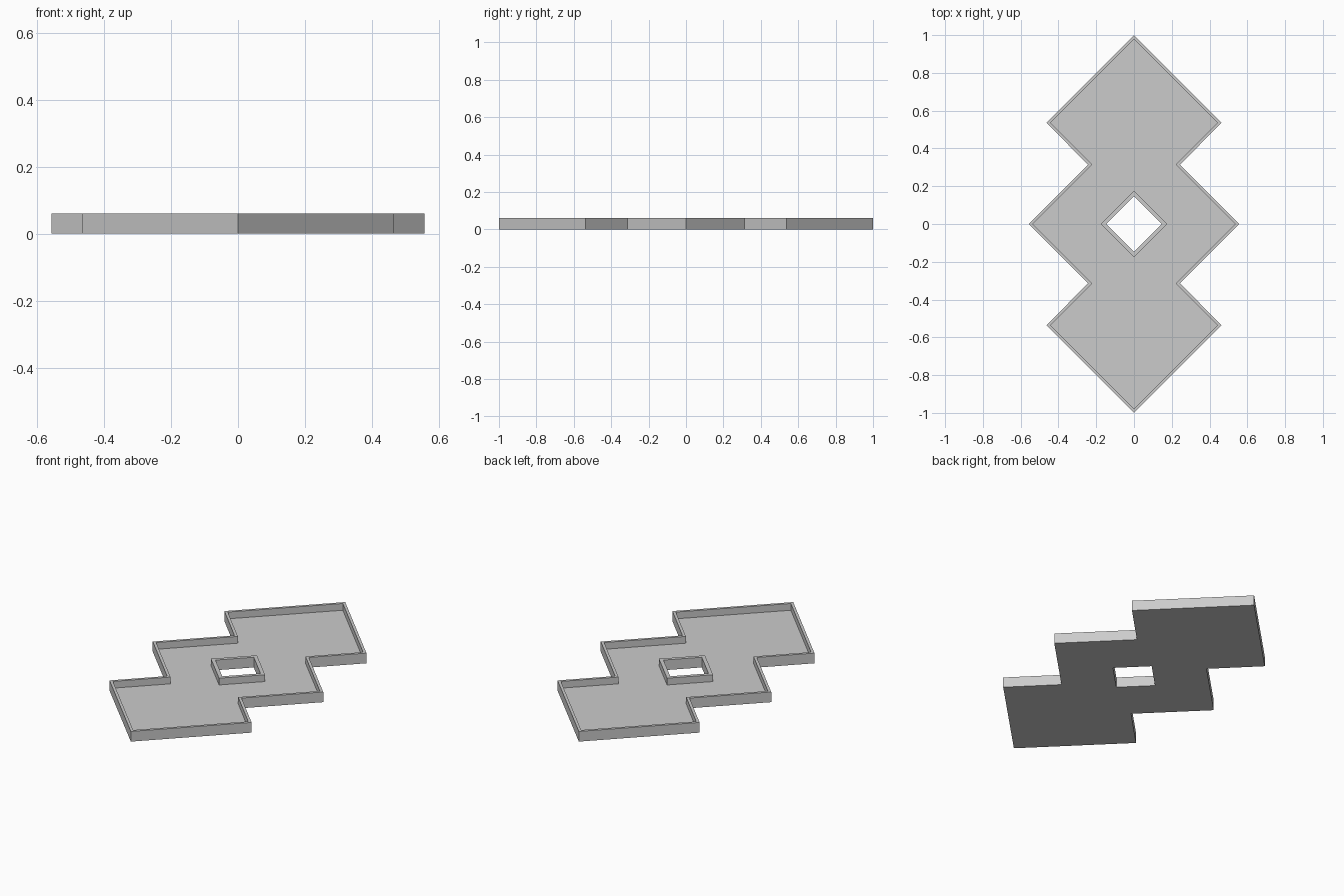
import bpy, bmesh

default = bpy.data.objects.get("Cube")
if default:
    bpy.data.objects.remove(default)

HEIGHT, FLOOR = 0.06, 0.02
RIM = 0.022          # rim width measured along an axis


def outline(d=0.0):
    """Three merged diamonds, inset by d, counter-clockwise."""
    right = [(0.464 - d, -0.536), (0.243 - d, -0.314), (0.557 - d, 0),
             (0.243 - d, 0.314), (0.464 - d, 0.536)]
    left = [(-x, -y) for x, y in right]
    return [(0, d - 1)] + right + [(0, 1 - d)] + left


def diamond(r):
    return [(0, -r), (r, 0), (0, r), (-r, 0)]


bm = bmesh.new()


def ring(points, z):
    return [bm.verts.new((x, y, z)) for x, y in points]


def skin(rings):
    """Join successive rings with quads."""
    for a, b in zip(rings, rings[1:]):
        n = len(a)
        for i in range(n):
            j = (i + 1) % n
            bm.faces.new((a[i], a[j], b[j], b[i]))


def fill(outer, inner):
    """Flat sheet between an outline and the opening."""
    edges = []
    for loop in (outer, inner):
        for a, b in zip(loop, loop[1:] + loop[:1]):
            edges.append(bm.edges.get((a, b)))
    bmesh.ops.triangle_fill(bm, edges=edges, use_beauty=True)


# outer wall and raised rim
wall = [ring(outline(), 0), ring(outline(), HEIGHT),
        ring(outline(RIM), HEIGHT), ring(outline(RIM), FLOOR)]
skin(wall)

# wall around the central opening
hole = [ring(diamond(0.147), 0), ring(diamond(0.147), HEIGHT),
        ring(diamond(0.177), HEIGHT), ring(diamond(0.177), FLOOR)]
skin(hole)

# underside and tray floor
fill(wall[0], hole[0])
fill(wall[3], hole[3])
bmesh.ops.recalc_face_normals(bm, faces=bm.faces[:])

mesh = bpy.data.meshes.new("diamond_tray")
bm.to_mesh(mesh)
bm.free()
tray = bpy.data.objects.new("diamond_tray", mesh)
bpy.context.collection.objects.link(tray)

# plain grey
grey = bpy.data.materials.new("plain_grey")
grey.use_nodes = True
colour = (0.6, 0.6, 0.6, 1)
grey.diffuse_color = colour
grey.node_tree.nodes["Principled BSDF"].inputs["Base Color"].default_value = colour
mesh.materials.append(grey)
